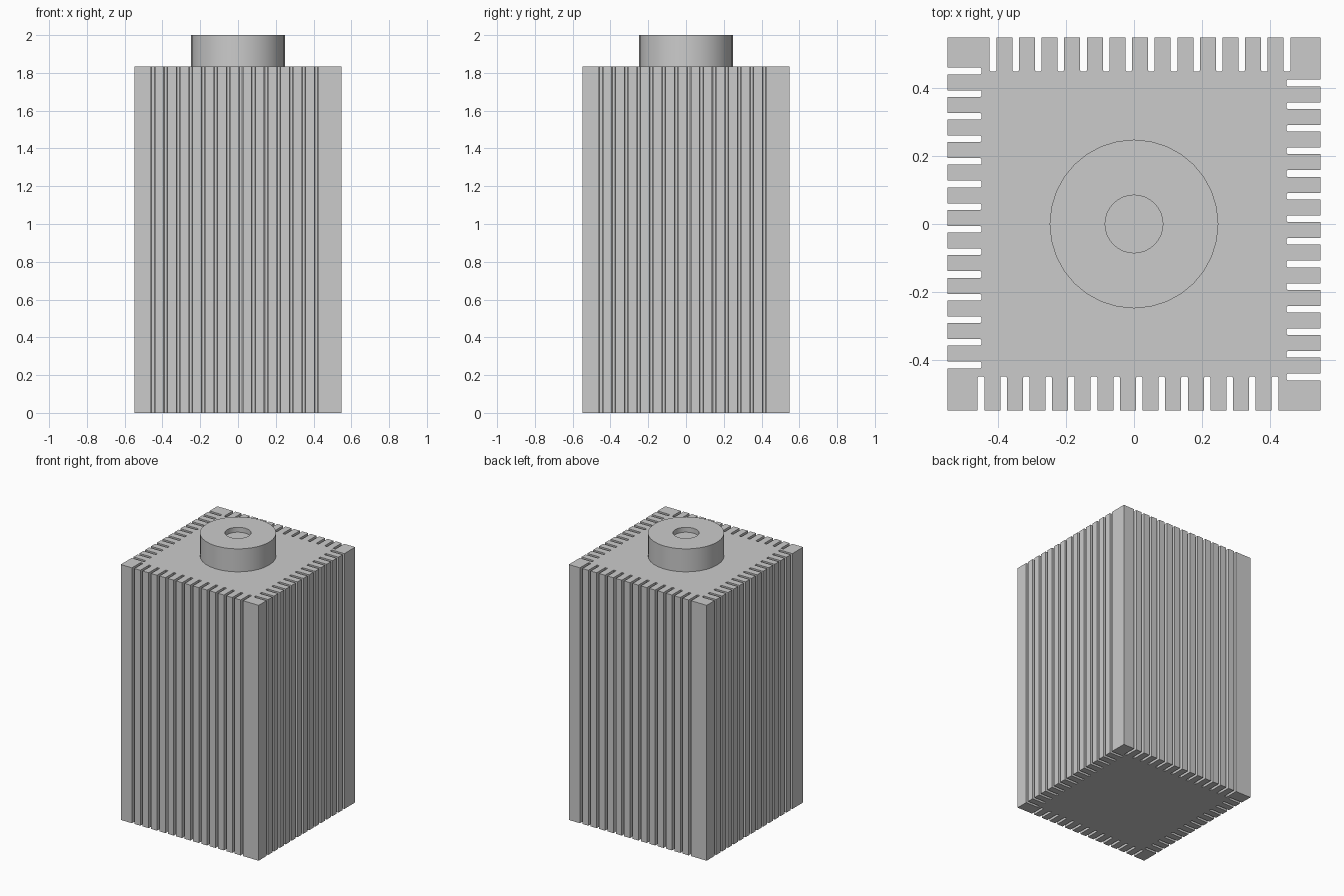
import bpy, bmesh, math
from mathutils import Matrix, Vector

if "Cube" in bpy.data.objects:
    bpy.data.objects.remove(bpy.data.objects["Cube"])

HALF, BODY_TOP, TOP = 0.548, 1.835, 2.0
SLOTS, PITCH, FIRST = 14, 0.0665, -0.45
SLOT_W, SLOT_IN, CHAMFER = 0.0195, 0.449, 0.003


def finish(name, bm):
    bmesh.ops.recalc_face_normals(bm, faces=bm.faces[:])
    mesh = bpy.data.meshes.new(name)
    bm.to_mesh(mesh)
    bm.free()
    obj = bpy.data.objects.new(name, mesh)
    bpy.context.collection.objects.link(obj)
    return obj


# Slotted outline of one side, running left to right along the front
side = [(-HALF, -HALF)]
for i in range(SLOTS):
    c = FIRST + i * PITCH
    a, b = c - SLOT_W / 2, c + SLOT_W / 2
    side += [(a, -HALF), (a, -SLOT_IN - CHAMFER), (a + CHAMFER, -SLOT_IN),
             (b - CHAMFER, -SLOT_IN), (b, -SLOT_IN - CHAMFER), (b, -HALF)]

# Finned body: the side outline turned four times, then extruded
bm = bmesh.new()
outline = []
for k in range(4):
    turn = Matrix.Rotation(k * math.pi / 2, 3, 'Z')
    outline += [bm.verts.new(turn @ Vector((x, y, 0))) for x, y in side]
base = bm.faces.new(outline)
ext = bmesh.ops.extrude_face_region(bm, geom=[base], use_keep_orig=True)
new_verts = [v for v in ext["geom"] if isinstance(v, bmesh.types.BMVert)]
bmesh.ops.translate(bm, verts=new_verts, vec=(0, 0, BODY_TOP))
finish("finned_body", bm)

# Round neck with a shallow recess, from a revolved profile
SEGS = 32
profile = [(0.248, BODY_TOP), (0.248, TOP), (0.085, TOP), (0.085, TOP - 0.035)]
bm = bmesh.new()
rings = [[bm.verts.new((r * math.cos(2 * math.pi * i / SEGS),
                        r * math.sin(2 * math.pi * i / SEGS), z))
          for i in range(SEGS)] for r, z in profile]
for low, high in zip(rings, rings[1:]):
    for i in range(SEGS):
        j = (i + 1) % SEGS
        bm.faces.new((low[i], low[j], high[j], high[i]))
bm.faces.new(rings[-1])
bm.faces.new(rings[0])
neck = finish("neck", bm)

bpy.context.view_layer.objects.active = neck
neck.select_set(True)
bpy.ops.object.shade_smooth_by_angle(angle=math.radians(30))
